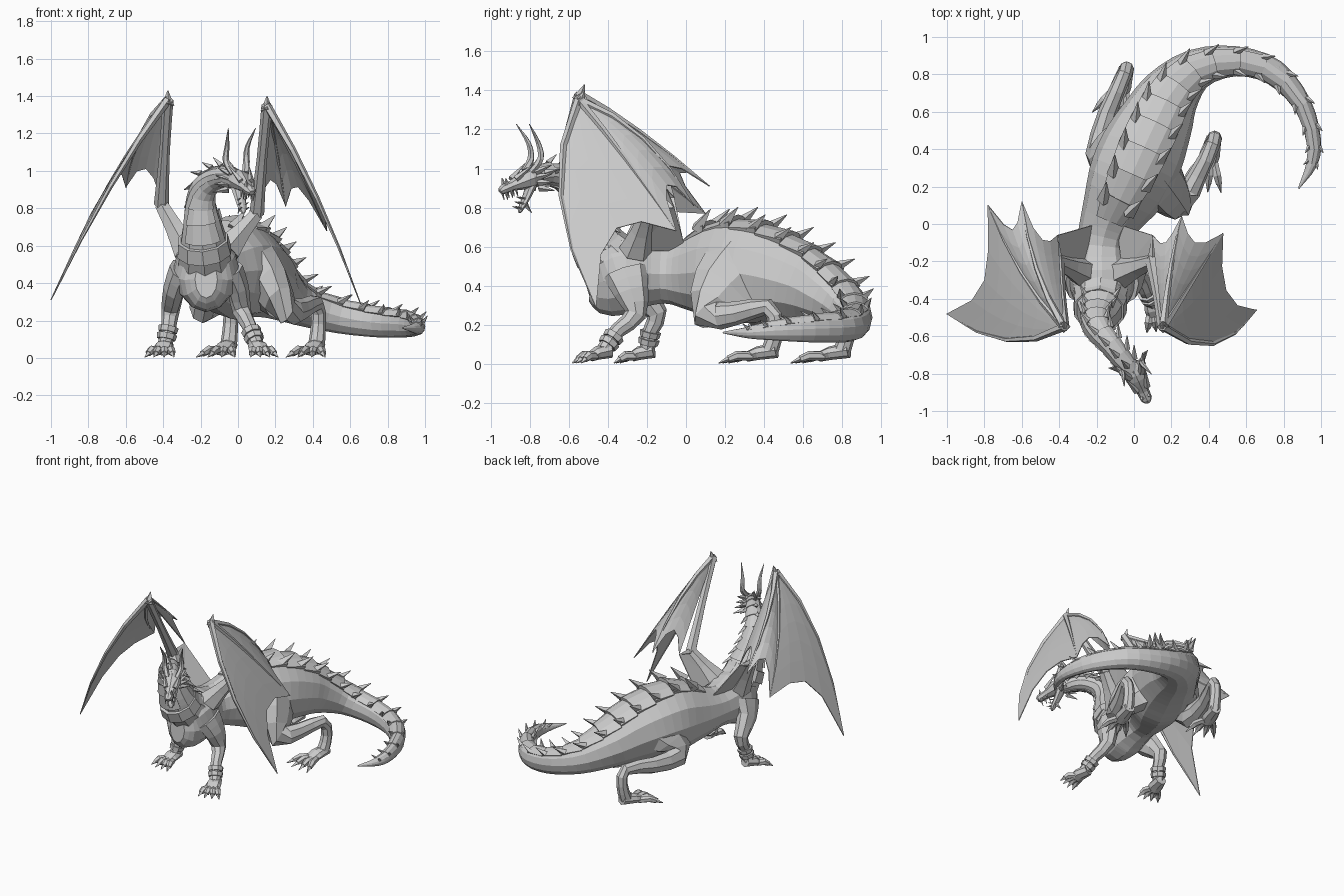
import bpy, math
from mathutils import Vector as V

cube = bpy.data.objects.get("Cube")
if cube:
    bpy.data.objects.remove(cube)

grey = bpy.data.materials.new("stone_grey")
grey.use_nodes = True
grey.diffuse_color = (0.6, 0.6, 0.6, 1)
grey.node_tree.nodes["Principled BSDF"].inputs["Base Color"].default_value = (0.6, 0.6, 0.6, 1)

UP, BACK_UP, SIDE = V((0, 0, 1)), V((0, 0.7, 0.7)), V((1, 0, 0))


def make(name, pieces, thickness=0):
    """Join (verts, faces) pieces into one flat-shaded object."""
    verts, faces = [], []
    for vs, fs in pieces:
        n = len(verts)
        verts += [tuple(v) for v in vs]
        faces += [[i + n for i in f] for f in fs]
    me = bpy.data.meshes.new(name)
    me.from_pydata(verts, [], faces)
    me.materials.append(grey)
    ob = bpy.data.objects.new(name, me)
    bpy.context.scene.collection.objects.link(ob)
    if thickness:
        mod = ob.modifiers.new("thickness", "SOLIDIFY")
        mod.thickness, mod.offset = thickness, 0
    return ob


def frames(pts, hint, sub):
    """Smooth a path of (x, y, z, half width, half height) into oriented sections."""
    pts = [V(p) if len(p) == 5 else V((*p, p[-1])) for p in pts]
    ext = [pts[0] * 2 - pts[1]] + pts + [pts[-1] * 2 - pts[-2]]
    out = []
    for a, b, c, d in zip(ext, ext[1:], ext[2:], ext[3:]):
        for k in range(sub):
            t = k / sub
            out.append((b * 2 + (c - a) * t + (a * 2 - b * 5 + c * 4 - d) * t**2
                        + (b * 3 - a - c * 3 + d) * t**3) / 2)
    out.append(pts[-1])
    res = []
    for i, p in enumerate(out):
        t = (V(out[min(i + 1, len(out) - 1)][:3]) - V(out[max(i - 1, 0)][:3])).normalized()
        s = t.cross(hint).normalized()
        res.append((V(p[:3]), t, s, s.cross(t), max(p[3], 0.002), max(p[4], 0.002)))
    return res


def on(fr, a, k=1.0):
    """Point on a section at angle a from its top."""
    p, t, s, u, w, h = fr
    return p + s * (math.sin(a) * w * k) + u * (math.cos(a) * h * k)


def loft(fr, sides):
    vs = [on(f, 2 * math.pi * j / sides) for f in fr for j in range(sides)]
    fs = [[i * sides + j, i * sides + (j + 1) % sides,
           (i + 1) * sides + (j + 1) % sides, (i + 1) * sides + j]
          for i in range(len(fr) - 1) for j in range(sides)]
    n = len(vs) - sides
    return vs, fs + [list(range(sides))[::-1], list(range(n, n + sides))]


def tube(pts, hint=UP, sub=2, sides=8):
    return loft(frames(pts, hint, sub), sides)


def spike(p, tip, w):
    hint = UP if abs((tip - p).normalized().z) < 0.9 else SIDE
    return tube([(*p, w), (*tip, 0.001)], hint, 1, 4)


def plate(f0, f1, half, mid=0.0):
    """Overlapping scale: flush at the front, flared at the rear."""
    cols = 5
    ang = [mid + half * (2 * j / (cols - 1) - 1) for j in range(cols)]
    rows = [(f0, 0.97), (f0, 1.03), (f1, 1.12), (f1, 0.95)]
    vs = [on(f, a, k) for f, k in rows for a in ang]
    fs = [[i * cols + j, (i + 1) * cols + j, (i + 1) * cols + j + 1, i * cols + j + 1]
          for i in range(len(rows) - 1) for j in range(cols - 1)]
    fs += [[i * cols + e for i in range(len(rows))] for e in (0, cols - 1)]
    return vs, fs


# Torso and tail, chest to tail tip
body = frames([(-.17, -.49, .42, .06, .1), (-.17, -.42, .42, .14, .18), (-.17, -.3, .46, .18, .2),
               (-.17, -.12, .46, .14, .15), (-.13, .02, .46, .16, .19), (-.04, .2, .47, .22, .26),
               (.04, .38, .46, .23, .25), (.12, .55, .42, .2, .21), (.2, .7, .36, .16, .16),
               (.34, .83, .28, .11, .11), (.55, .87, .22, .08, .09), (.75, .81, .19, .07, .08),
               (.9, .64, .18, .05, .07), (.96, .45, .17, .04, .05), (.95, .32, .16, .03, .03),
               (.88, .19, .16, .004, .004)], UP, 3)
make("torso_and_tail", [loft(body, 12)])

# Back scales with a spike at each side
scales, spines = [], []
first, last = 12, 42
for i in range(first, last, 2):
    t = (i - first) / (last - first)
    half = math.radians(27 + 40 * t)
    scales.append(plate(body[i], body[i + 2], half))
    size = 0.11 * (1 - t) + 0.03
    p, tan, s, u, w, h = body[i + 2]
    for a in (-half, half):
        base = on(body[i + 2], a * 0.8) - tan * size * 0.3
        d = u * 0.7 + s * math.sin(a) * 0.5 + tan * 0.7
        spines.append(spike(base, base + d * size, size * 0.28))
make("back_scales", scales)
make("back_spikes", spines)

# Neck, throat scales and nape scales
neck = frames([(-.17, -.28, .45, .17), (-.18, -.42, .58, .14), (-.19, -.49, .7, .11),
               (-.2, -.53, .82, .085), (-.18, -.58, .91, .07), (-.12, -.65, .96, .06),
               (-.06, -.73, .97, .055), (.0, -.8, .95, .05)], BACK_UP, 3)
make("neck", [loft(neck, 10)])
throat, nape, nape_spikes = [], [], []
for i in range(len(neck) - 1, 5, -2):
    throat.append(plate(neck[i], neck[i - 2], 0.8, math.pi))
    nape.append(plate(neck[i], neck[i - 2], 0.7))
    for a in (-0.7, 0.7):
        f = neck[i - 2]
        base = on(f, a)
        nape_spikes.append(spike(base, base + (f[3] * 0.5 + f[2] * a * 0.6 - f[1] * 0.8) * 0.075, 0.018))
make("throat_scales", throat)
make("nape_scales", nape)
make("nape_spikes", nape_spikes)
make("collar", [tube([(-.18, -.425, .565, .15), (-.187, -.465, .635, .138)], BACK_UP, 1, 10)])

# Head, in its own frame: side, forward, up
origin = V((0, -.79, .95))
fwd = V((.4, -.87, -.28)).normalized()
right = fwd.cross(UP).normalized()
top = right.cross(fwd)


def at(s, f, u):
    return origin + right * s + fwd * f + top * u


def head_tube(pts, sub=2, sides=8, hint=top):
    return tube([(*at(*p[:3]), *p[3:]) for p in pts], hint, sub, sides)


make("skull", [head_tube([(0, -.05, 0, .045, .045), (0, .01, .005, .062, .055), (0, .07, 0, .05, .042),
                          (0, .12, -.005, .034, .027), (0, .17, -.01, .031, .026), (0, .19, -.015, .015, .014)])])
make("lower_jaw", [head_tube([(0, .01, -.03, .045, .025), (0, .06, -.09, .032, .018),
                              (0, .1, -.13, .024, .014), (0, .115, -.15, .008, .008)], hint=fwd)])
horns, frill, teeth, brows = [], [], [], []
for m in (-1, 1):
    horns.append(head_tube([(m * .035, .01, .04, .02), (m * .06, -.05, .09, .018), (m * .06, -.06, .17, .013),
                            (m * .08, -.03, .28, .002)], 3, 6, fwd))
    brows.append(spike(at(m * .03, .1, .025), at(m * .06, -.01, .075), .018))
    brows.append(spike(at(m * .02, .15, .01), at(m * .022, .15, .045), .012))
    for k in range(4):
        u = .03 - k * .028
        frill.append(spike(at(m * .045, -.01, u), at(m * (.085 + .01 * k), -.09 + .012 * k, u * 1.5), .02))
    for k in range(3):
        f = .11 + k * .03
        teeth.append(spike(at(m * .022, f, -.025), at(m * .022, f, -.065), .007))
        teeth.append(spike(at(m * .02, .07 + k * .018, -.09 - k * .02),
                           at(m * .02, .1 + k * .018, -.07 - k * .02), .006))
make("horns", horns)
make("cheek_frill", frill)
make("teeth", teeth)
make("brow_ridges", brows)
make("chin_spike", [spike(at(0, .07, -.12), at(0, .05, -.17), .014)])


# Legs and feet; heading is the direction the toes point
def foot(name, ankle, heading, length):
    a, d = V(ankle), V((*heading, 0)).normalized()
    s = d.cross(UP)
    pieces = [tube([(*(a - d * .035), .04), (*(a + d * length * .25 - UP * .015), .055, .035),
                    (*(a + d * length * .5 - UP * .035), .05, .025)], UP, 1)]
    for k in (-1.5, -.5, .5, 1.5):
        out = (d + s * k * .33).normalized()
        root = a + d * length * .35 + s * k * .02
        knuckle, end = root + out * length * .32, root + out * length * .5
        root.z, knuckle.z, end.z = .04, .042, .024
        pieces.append(tube([(*root, .022), (*knuckle, .024), (*end, .018)], UP, 1, 6))
        claw = end + out * length * .2
        claw.z = .004
        pieces.append(spike(end, claw, .015))
    make(name, pieces)


def leg(name, pts, heading, length, cuff=False):
    make(name, [tube(pts, SIDE, 2)])
    foot(name + "_foot", pts[-1][:3], heading, length)
    if cuff:
        a, b = V(pts[-1][:3]), V(pts[-2][:3])
        d = (b - a).normalized()
        rings = [tube([(*(a + d * k), .05), (*(a + d * (k + .03)), .055)], SIDE, 1) for k in (.03, .07)]
        make(name + "_cuffs", rings)


leg("left_front_leg", [(-.04, -.31, .47, .12, .07), (.0, -.28, .37, .09, .06), (.02, -.26, .25, .055, .05),
                       (.06, -.35, .17, .04, .04), (.1, -.42, .07, .04, .04)], (.3, -1), .15, True)
leg("right_front_leg", [(-.3, -.3, .47, .13, .07), (-.34, -.25, .37, .09, .06), (-.36, -.15, .26, .055, .05),
                        (-.37, -.18, .17, .04, .04), (-.39, -.2, .07, .04, .04)], (-.2, -1), .16, True)
leg("left_hind_leg", [(.08, .3, .48, .22, .14), (.18, .19, .37, .18, .11), (.26, .12, .25, .09, .07),
                      (.34, .26, .26, .06, .05), (.42, .42, .29, .045, .04), (.43, .46, .18, .04, .04),
                      (.42, .43, .07, .045, .045)], (-.25, -1), .25)
leg("right_hind_leg", [(-.03, .4, .48, .2, .14), (-.13, .36, .37, .16, .1), (-.19, .38, .27, .09, .07),
                       (-.14, .6, .27, .06, .05), (-.05, .8, .29, .045, .04), (-.04, .83, .18, .04, .04),
                       (-.05, .8, .07, .045, .045)], (-.3, -1), .25)


# Wings: arm, fingers and scalloped skin between them
def wing(name, shoulder, elbow, wrist, fingers, hind):
    shoulder, elbow, wrist, hind = map(V, (shoulder, elbow, wrist, hind))
    bones = [tube([(*shoulder, .085), (*shoulder.lerp(elbow, .5), .055), (*elbow, .04)], V((0, 1, 0)), 2, 6),
             tube([(*elbow, .04), (*elbow.lerp(wrist, .5), .028), (*wrist, .03)], SIDE, 2, 6),
             spike(wrist - UP * .03, wrist + V((0, .03, .05)), .035)]
    heel = elbow + V((0, .14, .03))
    bones.append(spike(elbow, heel, .03))
    curves = []
    for mid, tip in fingers + [(wrist.lerp(heel, .5), heel)]:
        w, m, e = wrist, V(mid), V(tip)
        c = m * 2 - (w + e) / 2
        curves.append(lambda t, w=w, c=c, e=e: w * (1 - t)**2 + c * 2 * t * (1 - t) + e * t * t)
    for c in curves[:-1]:
        bones.append(tube([(*c(t), .02 * (1 - t) + .003) for t in (0, .25, .5, .75, 1)], SIDE, 1, 5))
    make(name + "_bones", bones)
    skin, nu, nt = [], 4, 6
    for a, b in zip(curves, curves[1:]):
        vs = []
        for i in range(nu + 1):
            u = i / nu
            dip = u * (1 - u)
            for j in range(nt + 1):
                t = j / nt * (1 - .75 * dip)
                vs.append(a(t).lerp(b(t), u) + V((0, 0, .12 * dip * t)))
        r = nt + 1
        skin.append((vs, [[i * r + j, i * r + j + 1, (i + 1) * r + j + 1, (i + 1) * r + j]
                          for i in range(nu) for j in range(nt)]))
    skin.append(([shoulder, elbow, heel, hind], [[0, 1, 2], [0, 2, 3]]))
    make(name + "_skin", skin, .006)


wing("left_wing", (-.06, -.26, .58), (.1, -.2, .77), (.155, -.55, 1.35),
     [((.42, -.64, .86), (.655, -.46, .29)), ((.31, -.31, 1.05), (.475, -.05, .68)),
      ((.2, -.22, 1.15), (.255, .04, .81))], (-.09, .0, .58))
wing("right_wing", (-.27, -.26, .57), (-.41, -.2, .82), (-.375, -.55, 1.38),
     [((-.68, -.62, .92), (-1, -.48, .31)), ((-.6, -.26, 1.07), (-.78, .1, .77)),
      ((-.52, -.24, 1.19), (-.6, .12, .91))], (-.2, .0, .56))
